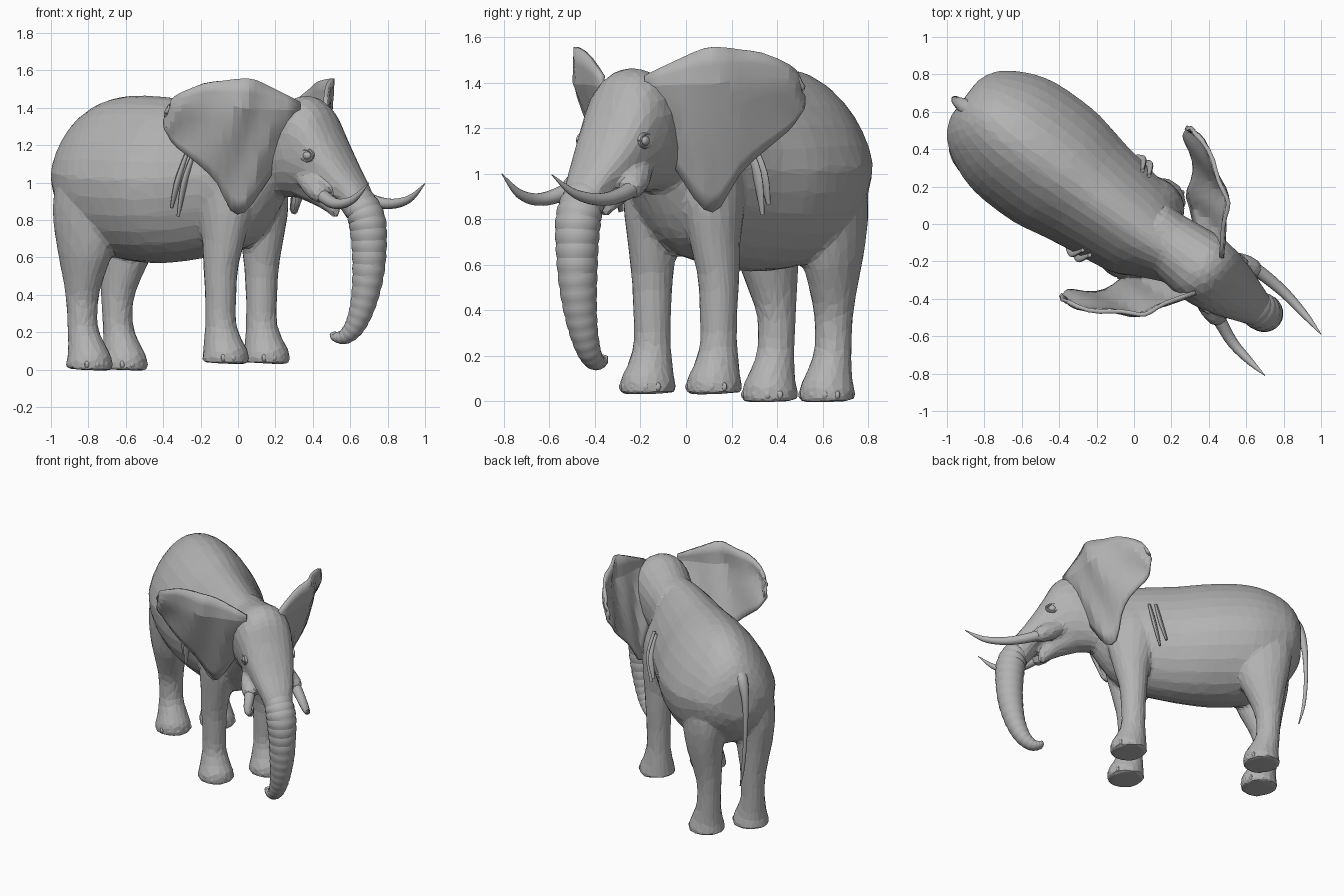
import bpy, bmesh, math
from mathutils import Vector

if "Cube" in bpy.data.objects:
    bpy.data.objects.remove(bpy.data.objects["Cube"])

HEADING = -math.atan2(0.6, 0.8)   # parts are built facing +x, then turned
MID = 0.03                        # sideways centre of the head

skin = bpy.data.materials.new("grey_skin")
skin.use_nodes = True
skin.diffuse_color = (0.45, 0.45, 0.45, 1)
skin.node_tree.nodes["Principled BSDF"].inputs["Base Color"].default_value = (0.45, 0.45, 0.45, 1)


def smooth_path(rows, steps):
    """Catmull-Rom interpolation through rows of numbers."""
    out = []
    for i in range(len(rows) - 1):
        a, b, c, d = (rows[max(0, min(len(rows) - 1, i + k))] for k in (-1, 0, 1, 2))
        for s in range(steps):
            t = s / steps
            out.append([0.5 * (2 * q + (r - p) * t + (2 * p - 5 * q + 4 * r - w) * t * t
                               + (3 * q - p - 3 * r + w) * t ** 3)
                        for p, q, r, w in zip(a, b, c, d)])
    out.append(list(rows[-1]))
    return out


def skin_rings(bm, rings, sides, narrow=0.0):
    """Closed surface over rings of (centre, side axis, up axis); narrow tapers the upper half."""
    loops = []
    for centre, a, b in rings:
        loop = []
        for k in range(sides):
            t = math.tau * k / sides
            taper = 1 - narrow * max(0, math.sin(t))
            loop.append(bm.verts.new(centre + a * math.cos(t) * taper + b * math.sin(t)))
        loops.append(loop)
    for lo, hi in zip(loops, loops[1:]):
        for k in range(sides):
            n = (k + 1) % sides
            bm.faces.new((lo[k], lo[n], hi[n], hi[k]))
    bm.faces.new(loops[0][::-1])
    bm.faces.new(loops[-1])


def loft(bm, rows, steps=4, sides=20, ridge=0.0):
    """Tube through rows of (x, y, z, side radius, other radius)."""
    path = smooth_path(rows, steps)
    pts = [Vector(r[:3]) for r in path]
    rings = []
    for i, r in enumerate(path):
        tangent = (pts[min(i + 1, len(pts) - 1)] - pts[max(i - 1, 0)]).normalized()
        a = Vector((0, 1, 0))
        a = (a - tangent * a.dot(tangent)).normalized()
        grow = 1 + ridge * (0, 0.8, 1, 0.7)[i % 4]
        rings.append((pts[i], a * r[3] * grow, tangent.cross(a) * r[4] * grow))
    skin_rings(bm, rings, sides)


def profile_loft(bm, rows, y, sides, narrow):
    """Loft between an upper and a lower outline: (top x, top z, bottom x, bottom z, half width)."""
    rings = []
    for xt, zt, xb, zb, w in smooth_path(rows, 4):
        top, low = Vector((xt, y, zt)), Vector((xb, y, zb))
        rings.append(((top + low) / 2, Vector((0, w, 0)), (top - low) / 2))
    skin_rings(bm, rings, sides, narrow)


def finish(name, bm, angle=None):
    bmesh.ops.recalc_face_normals(bm, faces=bm.faces[:])
    mesh = bpy.data.meshes.new(name)
    bm.to_mesh(mesh)
    bm.free()
    mesh.materials.append(skin)
    if angle:
        mesh.shade_smooth()
        mesh.set_sharp_from_angle(angle=math.radians(angle))
    obj = bpy.data.objects.new(name, mesh)
    bpy.context.collection.objects.link(obj)
    obj.rotation_euler.z = HEADING
    return obj


def ball(bm, centre, size):
    made = bmesh.ops.create_uvsphere(bm, u_segments=12, v_segments=8, radius=1)["verts"]
    bmesh.ops.scale(bm, vec=size, verts=made)
    bmesh.ops.translate(bm, vec=centre, verts=made)


# Torso: position along body, half width, bottom, top
torso = [(-1.13, .12, .92, 1.18), (-1.1, .19, .85, 1.25), (-1.06, .24, .79, 1.31),
         (-.98, .295, .71, 1.38), (-.85, .35, .62, 1.44), (-.7, .37, .58, 1.465),
         (-.5, .365, .57, 1.46), (-.3, .325, .585, 1.44), (-.1, .295, .62, 1.43),
         (.05, .27, .66, 1.42), (.17, .21, .76, 1.41), (.3, .15, .95, 1.39)]
bm = bmesh.new()
profile_loft(bm, [(x, hi, x, lo, w) for x, w, lo, hi in torso], -.01, 28, .24)

# Head, wide across the crown with a sloping forehead, then jaw
profile_loft(bm, [(.1, 1.4, .06, .9, .16), (.2, 1.41, .16, .9, .165), (.33, 1.44, .27, .92, .18),
                  (.45, 1.465, .38, .92, .192), (.55, 1.41, .47, .92, .185), (.63, 1.27, .55, .92, .168),
                  (.735, 1.1, .63, .92, .137), (.825, .98, .68, .87, .108), (.88, .88, .73, .8, .088)],
             MID, 24, -.16)
loft(bm, [(.3, MID, 1.12, .15, .14), (.45, MID, 1.02, .125, .12), (.55, MID, .94, .085, .08),
          (.61, MID, .87, .05, .045), (.635, MID, .81, .015, .015)], 4, 16)

# Legs: height, forward shift, fore-aft radius, side radius, inward shift
front = [(.035, .02, .125, .12, 0), (.075, .02, .127, .122, 0), (.14, .005, .106, .102, 0),
         (.25, -.01, .083, .082, 0), (.4, -.01, .085, .083, 0), (.55, -.01, .096, .09, 0),
         (.7, 0, .122, .105, .01), (.86, 0, .162, .123, .02), (1.02, -.01, .17, .13, .04),
         (1.2, -.02, .12, .09, .07)]
rear = [(0, .02, .123, .12, 0), (.045, .02, .126, .122, 0), (.11, .005, .104, .102, 0),
        (.22, -.02, .082, .082, 0), (.38, -.025, .089, .085, 0), (.52, -.01, .125, .104, -.01),
        (.66, .01, .17, .125, -.02), (.85, .025, .21, .14, -.02), (1.05, .04, .19, .125, -.01),
        (1.22, .05, .13, .08, .02)]
legs = [(front, .025, .182, .008), (rear, -.88, .157, -.025)]
for rows, x, spread, mid in legs:
    for s in (1, -1):
        loft(bm, [(x + dx, mid + s * (spread - inward), z, rv, ru)
                  for z, dx, ru, rv, inward in rows], 3, 20)

# Tusk paths and the cheek sockets they grow from
tusks = {"left": [(.55, .16, 1.0), (.665, .195, .93), (.85, .19, .887), (1.02, .16, .91), (1.154, .128, .995)],
         "right": [(.55, -.1, 1.0), (.667, -.135, .93), (.8, -.19, .887), (.93, -.215, .91), (1.046, -.228, 1.0)]}
for path in tusks.values():
    start, root = Vector(path[0]), Vector(path[1])
    loft(bm, [(*start.lerp(root, t), r, r) for t, r in ((-.6, .04), (.3, .06), (.9, .054), (1.15, .035))], 4, 14)

body = finish("body", bm)
remesh = body.modifiers.new("blend", 'REMESH')
remesh.mode = 'VOXEL'
remesh.voxel_size = 0.013
soften = body.modifiers.new("soften", 'SMOOTH')
soften.factor = 0.5
soften.iterations = 10
facets = body.modifiers.new("facets", 'DECIMATE')
facets.ratio = 0.04

# Tusks
for name, path in tusks.items():
    bm = bmesh.new()
    loft(bm, [(*p, r, r) for p, r in zip(path, (.04, .036, .029, .02, .002))], 6, 14)
    finish(name + "_tusk", bm, 40)

# Skin folds behind the shoulders
for name, s in (("left", 1), ("right", -1)):
    bm = bmesh.new()
    for shift in (0, .045):
        loft(bm, [(-.09 - shift, s * .265 - .01, 1.16, .012, .01),
                  (-.12 - shift, s * .31 - .01, 1.0, .024, .014),
                  (-.16 - shift, s * .31 - .01, .82 + shift, .01, .008)], 4, 10)
    finish(name + "_shoulder_folds", bm, 40)

# Trunk with ring wrinkles, starting inside the face
bm = bmesh.new()
loft(bm, [(.72, MID, .97, .06, .05), (.785, MID, .9, .092, .08), (.835, .035, .8, .098, .096),
          (.848, .038, .66, .09, .092), (.84, .038, .5, .08, .082), (.81, .035, .35, .066, .067),
          (.76, .03, .235, .053, .053), (.7, .022, .178, .043, .04),
          (.645, .015, .175, .034, .026), (.625, .012, .195, .025, .014)], 10, 24, ridge=.05)
finish("trunk", bm, 20)

# Ears: position, lower edge and upper edge, lower part leaning in towards the neck
ear = smooth_path([(.475, .13, 1.24, 1.43), (.4, .28, .98, 1.51), (.35, .36, .845, 1.55),
                   (.3, .41, .855, 1.555), (.23, .465, 1.0, 1.545), (.13, .52, 1.1, 1.53),
                   (.02, .572, 1.19, 1.48), (-.03, .592, 1.25, 1.435), (-.06, .6, 1.29, 1.38)], 2)
for name, s in (("left", 1), ("right", -1)):
    bm = bmesh.new()
    columns = []
    for i, (x, y, lo, hi) in enumerate(ear):
        column = []
        for k in range(10):
            z = lo + (hi - lo) * k / 9
            lean = .36 * max(0, 1.4 - z) + .012 * math.sin(i * 1.1 + k * .6)
            px, py = x - .8 * lean, y - .6 * lean
            column.append(bm.verts.new((px, .02 + s * (py - .02), z)))
        columns.append(column)
    for a, b in zip(columns, columns[1:]):
        for k in range(9):
            bm.faces.new((a[k], b[k], b[k + 1], a[k + 1]))
    flap = finish(name + "_ear", bm, 14)
    thick = flap.modifiers.new("thickness", 'SOLIDIFY')
    thick.thickness = 0.022
    thick.offset = 0

# Eyes with upper and lower lids
for name, s in (("left", 1), ("right", -1)):
    bm = bmesh.new()
    ball(bm, (.565, MID + s * .168, 1.145), (.026, .018, .022))
    for half in (1, -1):
        arc = []
        for k in range(9):
            t = math.pi * k / 8
            arc.append((.565 + .04 * math.cos(t), MID + s * .168, 1.145 + half * .03 * math.sin(t), .012, .008))
        loft(bm, arc, 1, 8)
    finish(name + "_eye", bm, 40)

# Toenails around the front of each foot
bm = bmesh.new()
for rows, x, spread, mid in legs:
    for s in (1, -1):
        for k in range(-2, 3):
            t = k * .5
            ball(bm, (x + .02 + .112 * math.cos(t), mid + s * spread + .108 * math.sin(t), rows[0][0] + .028),
                 (.014, .022, .022))
finish("toenails", bm, 40)

# Tail
bm = bmesh.new()
loft(bm, [(-1.04, -.03, 1.24, .05, .045), (-1.11, -.04, 1.19, .04, .036), (-1.155, -.045, 1.06, .024, .024),
          (-1.17, -.04, .82, .015, .015), (-1.155, -.03, .58, .012, .012),
          (-1.12, -.02, .42, .004, .004)], 5, 10)
finish("tail", bm, 40)
